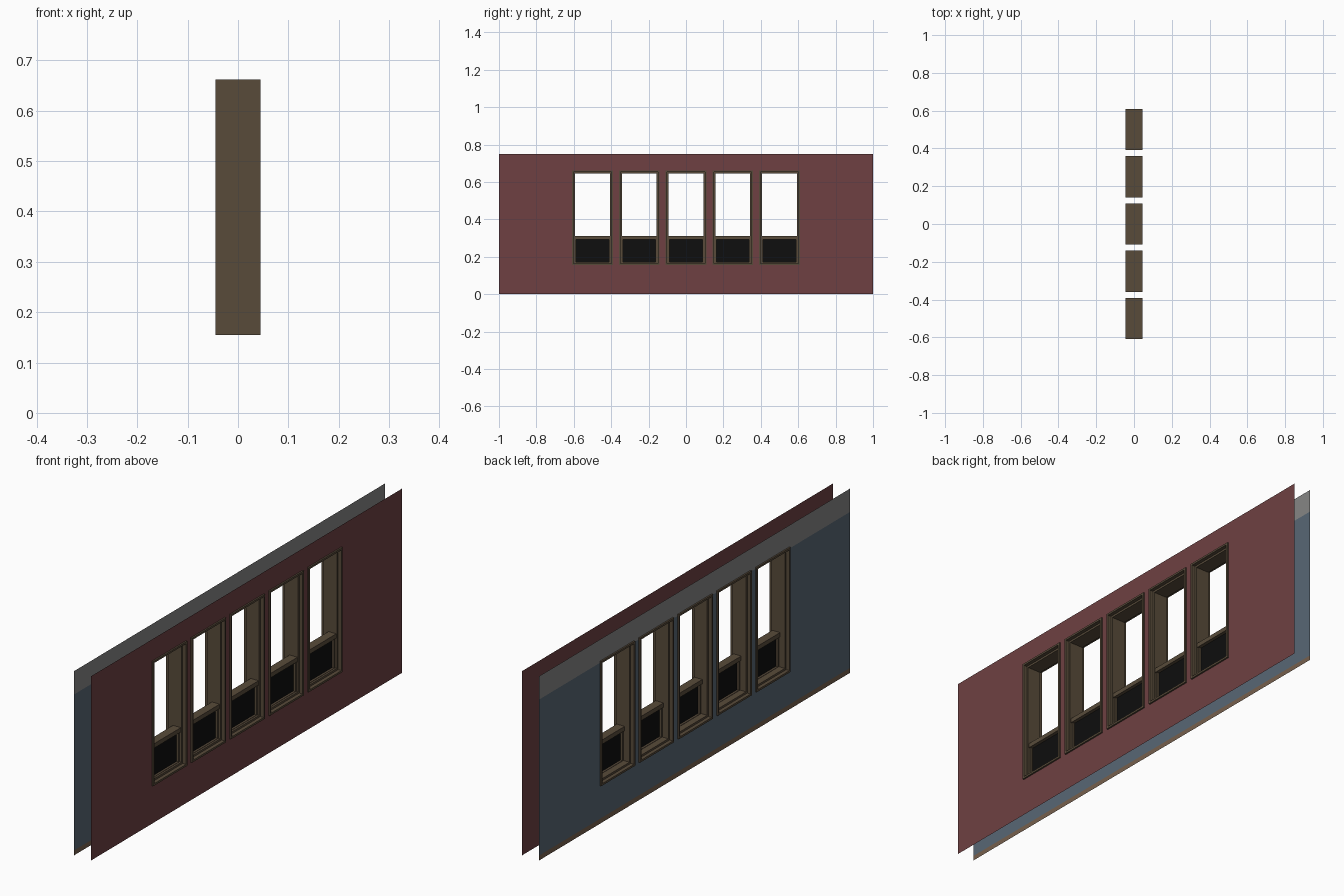
import bpy, bmesh

if "Cube" in bpy.data.objects:
    bpy.data.objects.remove(bpy.data.objects["Cube"])

def material(name, rgb):
    lin = [((c / 255 + 0.055) / 1.055) ** 2.4 if c > 10 else c / 255 / 12.92 for c in rgb]
    m = bpy.data.materials.new(name)
    m.diffuse_color = (*lin, 1)
    m.use_nodes = True
    m.node_tree.nodes["Principled BSDF"].inputs["Base Color"].default_value = m.diffuse_color
    return m

RED = material("exterior_red", (110, 64, 66))
BROWN = material("frame_brown", (88, 75, 58))
BLACK = material("panel_black", (14, 14, 14))
BLUE = material("interior_blue", (88, 103, 116))
GREY = material("interior_grey", (134, 134, 133))
TAN = material("baseboard_tan", (118, 96, 77))

def finish(name, bm, mats):
    me = bpy.data.meshes.new(name)
    bm.to_mesh(me)
    bm.free()
    for m in mats:
        me.materials.append(m)
    ob = bpy.data.objects.new(name, me)
    bpy.context.collection.objects.link(ob)
    return ob

CENTRES = [-0.5 + 0.25 * i for i in range(5)]
HW, Z0, Z1 = 0.1095, 0.155, 0.662      # window outer half width, bottom, top
WALL_X = 0.0385

def wall(name, x, mats, bands):
    """Thin sheet with window holes; material changes at the band heights."""
    bm = bmesh.new()
    ys = [-1] + [c + s * HW for c in CENTRES for s in (-1, 1)] + [1]
    zs = sorted({0, Z0, Z1, 0.75, *bands})
    for i in range(len(ys) - 1):
        for za, zb in zip(zs, zs[1:]):
            mid = (za + zb) / 2
            if i % 2 == 1 and Z0 < mid < Z1:
                continue
            pts = [(ys[i], za), (ys[i + 1], za), (ys[i + 1], zb), (ys[i], zb)]
            if x < 0:
                pts.reverse()
            f = bm.faces.new([bm.verts.new((x, y, z)) for y, z in pts])
            f.material_index = sum(mid > b for b in bands)
    bmesh.ops.remove_doubles(bm, verts=bm.verts, dist=1e-5)
    finish(name, bm, mats)

def ring(name, yc, hw, z0, z1, profile):
    """Sweep a closed (x, inset) profile round a rectangle with mitred corners."""
    bm = bmesh.new()
    loops = []
    for sy, sz in ((-1, 0), (1, 0), (1, 1), (-1, 1)):
        loops.append([bm.verts.new((x, yc + sy * (hw - d), z1 - d if sz else z0 + d))
                      for x, d in profile])
    n = len(profile)
    for k in range(4):
        a, b = loops[k], loops[(k + 1) % 4]
        for j in range(n):
            bm.faces.new((a[j], a[(j + 1) % n], b[(j + 1) % n], b[j]))
    bmesh.ops.recalc_face_normals(bm, faces=bm.faces)
    finish(name, bm, [BROWN])

def box(name, x0, x1, y0, y1, z0, z1, mat):
    bm = bmesh.new()
    bmesh.ops.create_cube(bm, size=1)
    for v in bm.verts:
        v.co = ((x0, x1)[v.co.x > 0], (y0, y1)[v.co.y > 0], (z0, z1)[v.co.z > 0])
    finish(name, bm, [mat])

# Outer and inner wall sheets
wall("exterior_wall", WALL_X, [RED], [])
wall("interior_wall", -WALL_X, [TAN, BLUE, GREY], [0.02, 0.655])

# Stepped frame section, and the small sash section
FRAME = [(-0.045, 0), (0.045, 0), (0.045, 0.008), (0.03, 0.008), (0.03, 0.016),
         (-0.03, 0.016), (-0.03, 0.008), (-0.045, 0.008)]
SASH = [(-0.003, 0), (0.022, 0), (0.022, 0.007), (-0.003, 0.007)]

# Five windows: frame, lower sash, meeting rail and dark panel
for i, c in enumerate(CENTRES, 1):
    ring(f"window_frame_{i}", c, HW, Z0, Z1, FRAME)
    w = HW - 0.0155
    ring(f"lower_sash_{i}", c, w, Z0 + 0.0105, 0.300, SASH)
    box(f"meeting_rail_{i}", -0.008, 0.027, c - w, c + w, 0.293, 0.311, BROWN)
    box(f"dark_panel_{i}", 0.006, 0.013, c - w + 0.005, c + w - 0.005, 0.17, 0.296, BLACK)
